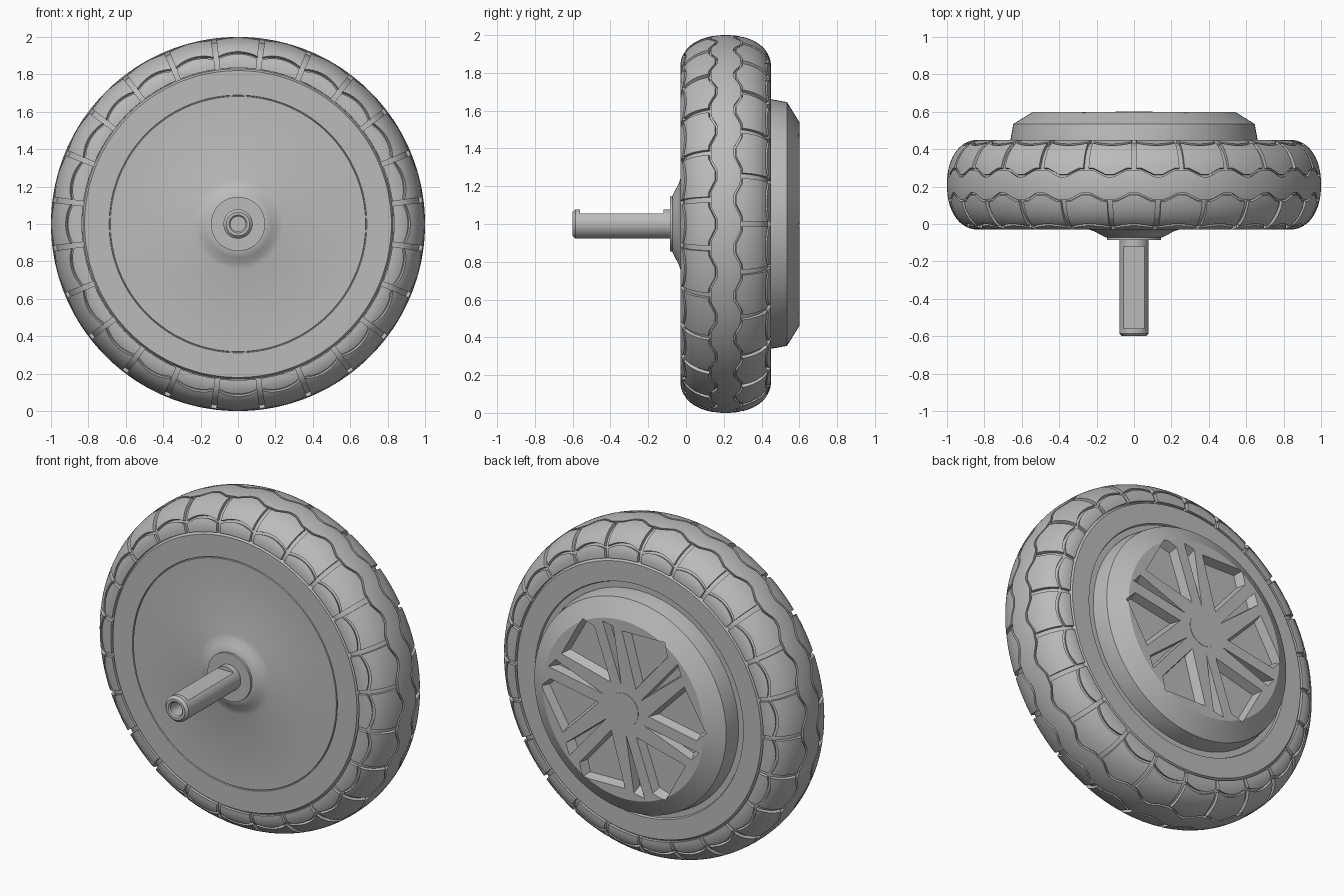
import bpy, bmesh, math
from math import sin, cos, radians, tau

if "Cube" in bpy.data.objects:
    bpy.data.objects.remove(bpy.data.objects["Cube"])

GREY = (0.5, 0.5, 0.5, 1)
mat = bpy.data.materials.new("plain grey")
mat.use_nodes = True
mat.diffuse_color = GREY
mat.node_tree.nodes["Principled BSDF"].inputs["Base Color"].default_value = GREY

BLOCKS = 24                # tread blocks per side
PITCH = tau / BLOCKS
MID = 0.21                 # y of the tyre's middle plane
HALF_W, BEAD_R, CROWN = 0.24, 0.83, 0.17
DEPTH = 0.018


def finish(name, bm, angle=30):
    bmesh.ops.remove_doubles(bm, verts=bm.verts, dist=1e-5)
    bmesh.ops.recalc_face_normals(bm, faces=bm.faces)
    mesh = bpy.data.meshes.new(name)
    bm.to_mesh(mesh)
    bm.free()
    mesh.materials.append(mat)
    ob = bpy.data.objects.new(name, mesh)
    bpy.context.collection.objects.link(ob)
    smooth(ob, angle)
    return ob


def smooth(ob, angle=30):
    bpy.ops.object.select_all(action='DESELECT')
    ob.select_set(True)
    bpy.context.view_layer.objects.active = ob
    bpy.ops.object.shade_smooth_by_angle(angle=radians(angle))


def on_wheel(r, y, t):
    return (r * sin(t), y, 1 + r * cos(t))


def lathe(name, profile, steps=128):
    """Turn a profile of (radius, y) about the axle."""
    bm = bmesh.new()
    rings = [[bm.verts.new(on_wheel(r, y, tau * i / steps)) for r, y in profile]
             for i in range(steps)]
    for i, a in enumerate(rings):
        b = rings[(i + 1) % steps]
        for j in range(len(profile) - 1):
            bm.faces.new((a[j], a[j + 1], b[j + 1], b[j]))
    return finish(name, bm)


def cut(ob, cutter):
    mod = ob.modifiers.new("cut", 'BOOLEAN')
    mod.operation, mod.solver, mod.object = 'DIFFERENCE', 'EXACT', cutter
    bpy.ops.object.select_all(action='DESELECT')
    ob.select_set(True)
    bpy.context.view_layer.objects.active = ob
    bpy.ops.object.modifier_apply(modifier=mod.name)
    bpy.data.objects.remove(cutter)
    smooth(ob)


def section(a, inset=0.0):
    """Radius and y on the tyre's rounded section; a in degrees from the crown."""
    s, c = sin(radians(abs(a))), max(cos(radians(a)), 0)
    w = (HALF_W - inset) * s ** 0.91
    return BEAD_R + (CROWN - inset) * c ** 0.91, MID + math.copysign(w, a)


def tread_patch(bm, t0, t1, lo, hi, nu, nv):
    """Raised patch of tread between two edge curves, with side walls."""
    grid, low = {}, {}
    for i in range(nu + 1):
        t = t0 + (t1 - t0) * i / nu
        for j in range(nv + 1):
            a = lo(t) + (hi(t) - lo(t)) * j / nv
            grid[i, j] = bm.verts.new(on_wheel(*section(a), t))
            if i in (0, nu) or j in (0, nv):
                low[i, j] = bm.verts.new(on_wheel(*section(a, DEPTH + 0.003), t))
    for i in range(nu):
        for j in range(nv):
            bm.faces.new((grid[i, j], grid[i + 1, j], grid[i + 1, j + 1], grid[i, j + 1]))
    rim = ([(i, 0) for i in range(nu)] + [(nu, j) for j in range(nv)]
           + [(i, nv) for i in range(nu, 0, -1)] + [(0, j) for j in range(nv, 0, -1)])
    for p, q in zip(rim, rim[1:] + rim[:1]):
        bm.faces.new((grid[p], grid[q], low[q], low[p]))


def from_mid(t, shift):
    """0 at the middle of a block, 1 at the cross groove."""
    f = (t - shift) / PITCH
    return 2 * abs(f - round(f))


def zigzag(t, shift):
    return 10 + 8.5 * min(max((from_mid(t, shift) - 0.18) / 0.52, 0), 1)


def arch(t, shift):
    return 62 + 10 * from_mid(t, shift) ** 2


# Tyre carcass with flat side walls, hub bulge and cover seam
base = [section(a, DEPTH) for a in range(-90, 91, 5)]
FRONT, BACK = MID - HALF_W, MID + HALF_W
seam = [(0.689, FRONT), (0.687, FRONT + 0.008), (0.684, FRONT + 0.008), (0.682, FRONT)]
bulge = [(0.24, FRONT), (0.21, FRONT - 0.01), (0.18, FRONT - 0.027), (0.15, FRONT - 0.042)]
back_step = [(0.82, BACK), (0.70, BACK), (0.695, BACK - 0.012), (0.6, BACK - 0.012), (0, BACK - 0.012)]
lathe("tyre_body", [(0, FRONT - 0.042)] + bulge[::-1] + seam[::-1]
      + [(0.82, FRONT)] + base + back_step, 192)

# Centre tread band: front and back edges run half a block out of step
bm = bmesh.new()
tread_patch(bm, 0, tau, lambda t: -zigzag(t, 0) + 1.5,
            lambda t: zigzag(t, PITCH / 2) - 1.5, BLOCKS * 16, 8)
finish("tread_band", bm)

# Main and shoulder tread blocks on both sides
for side, shift, label in ((-1, 0, "front"), (1, PITCH / 2, "back")):
    main, shoulder = bmesh.new(), bmesh.new()
    for k in range(BLOCKS):
        c = k * PITCH + shift
        t0, t1 = c - PITCH * 0.445, c + PITCH * 0.445
        tread_patch(main, t0, t1, lambda t: side * (zigzag(t, shift) + 1.5),
                    lambda t: side * (arch(t, shift) - 2.5), 10, 9)
        tread_patch(shoulder, t0, t1, lambda t: side * (arch(t, shift) + 2.5),
                    lambda t: side * 89, 10, 5)
    finish(label + "_tread_blocks", main)
    finish(label + "_shoulder_blocks", shoulder)

# Motor cover on the back
cover = lathe("motor_cover", [(0, 0.40), (0.66, 0.40), (0.66, 0.455), (0.645, 0.535),
                              (0.54, 0.60), (0, 0.60)])

# Pinwheel pockets: wide quads and narrow slits, each with sloping walls
pocket = [(60, 0.16), (53, 0.50), (60, 0.56), (92, 0.48)]
slit = [(95, 0.13), (98, 0.50), (106, 0.53)]
bm = bmesh.new()
for k in range(6):
    for shape, shrink in ((pocket, 0.84), (slit, 0.72)):
        pts = [(-r * cos(radians(a + 60 * k)), r * sin(radians(a + 60 * k))) for a, r in shape]
        mx, mz = (sum(v) / len(pts) for v in zip(*pts))
        top = [bm.verts.new((x, 0.615, 1 + z)) for x, z in pts]
        bottom = [bm.verts.new((mx + (x - mx) * shrink, 0.545, 1 + mz + (z - mz) * shrink))
                  for x, z in pts]
        bm.faces.new(top)
        bm.faces.new(bottom[::-1])
        for i in range(len(pts)):
            j = (i + 1) % len(pts)
            bm.faces.new((top[i], bottom[i], bottom[j], top[j]))
cut(cover, finish("pocket_cutter", bm))

# Centre cap of the pinwheel
lathe("centre_cap", [(0, 0.56), (0.10, 0.56), (0.10, 0.602), (0, 0.602)], 48)

# Axle flange and axle with a bored end
lathe("axle_flange", [(0, -0.06), (0.145, -0.06), (0.145, -0.085), (0, -0.085)], 64)
axle = lathe("axle", [(0, -0.50), (0.04, -0.50), (0.04, -0.592), (0.048, -0.60), (0.063, -0.60),
                      (0.078, -0.585), (0.078, -0.07), (0, -0.07)], 48)

# Flat milled along the top of the axle
bm = bmesh.new()
bmesh.ops.create_cube(bm, size=1)
bmesh.ops.scale(bm, vec=(0.3, 0.44, 0.1), verts=bm.verts)
bmesh.ops.translate(bm, vec=(0, -0.34, 1.105), verts=bm.verts)
cut(axle, finish("flat_cutter", bm))
